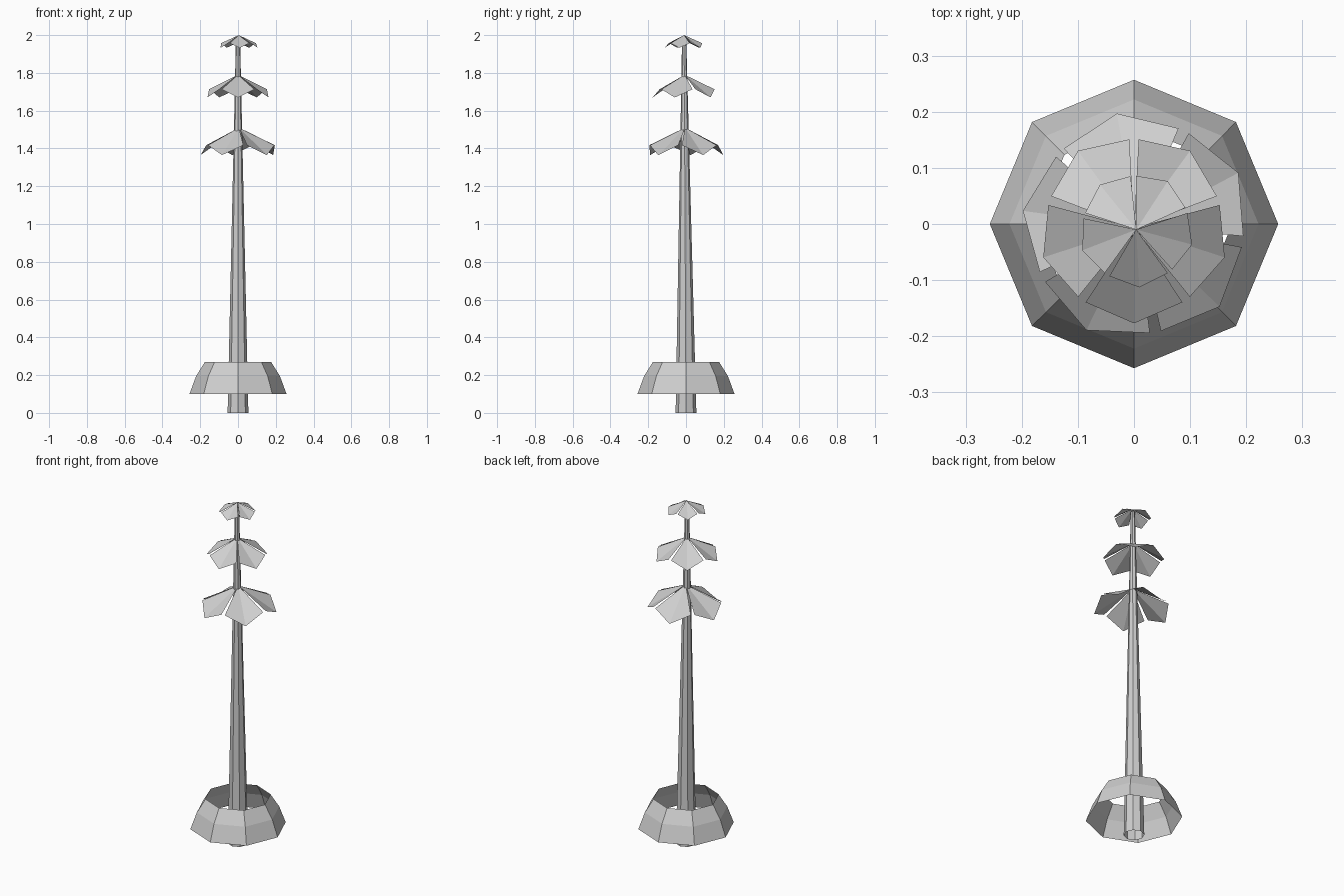
import bpy
import bmesh
from math import cos, sin, radians
from mathutils import Vector

cube = bpy.data.objects.get("Cube")
if cube:
    bpy.data.objects.remove(cube, do_unlink=True)

GREY = (0.62, 0.62, 0.62, 1)
mat = bpy.data.materials.new("plain grey")
mat.use_nodes = True
mat.diffuse_color = GREY
mat.node_tree.nodes["Principled BSDF"].inputs["Base Color"].default_value = GREY


def finish(bm, name):
    mesh = bpy.data.meshes.new(name)
    bm.to_mesh(mesh)
    bm.free()
    mesh.materials.append(mat)
    obj = bpy.data.objects.new(name, mesh)
    bpy.context.collection.objects.link(obj)
    return obj


def polar(radius, degrees, z):
    a = radians(degrees)
    return Vector((radius * cos(a), radius * sin(a), z))


def lathe(name, profile, sides=8, cap=False):
    """Stack flat-sided rings given as (radius, z, y shift), bottom to top."""
    bm = bmesh.new()
    rings = [[bm.verts.new(polar(r, 360 * i / sides, z) + Vector((0, dy, 0)))
              for i in range(sides)] for r, z, dy in profile]
    for low, high in zip(rings, rings[1:]):
        for i in range(sides):
            j = (i + 1) % sides
            bm.faces.new((low[i], low[j], high[j], high[i]))
    if cap:
        bm.faces.new(rings[-1])
    return finish(bm, name)


def leaf_whorl(name, centre, angle, radius, drop, count=5):
    """Ring of drooping leaves, each folded along its midrib."""
    bm = bmesh.new()
    centre = Vector(centre)
    for i in range(count):
        a = angle + 360 * i / count
        root = bm.verts.new(centre)
        tip = bm.verts.new(centre + polar(radius, a, -drop))
        right, left = (bm.verts.new(centre + polar(radius * 0.93, a + s, -drop * 0.64))
                       for s in (-33, 33))
        bm.faces.new((root, right, tip))
        bm.faces.new((root, tip, left))
    return finish(bm, name)


# Tapered trunk and the open skirt around its foot
lathe("trunk", [(0.055, 0, 0), (0.011, 1.985, -0.01)], cap=True)
lathe("base_skirt", [(0.257, 0.10, 0), (0.222, 0.195, 0), (0.175, 0.27, 0)])

# Three whorls of leaves, largest at the bottom
leaf_whorl("lower_leaves", (0.005, -0.005, 1.51), 100, 0.205, 0.145)
leaf_whorl("middle_leaves", (0, -0.007, 1.79), 270, 0.17, 0.12)
leaf_whorl("top_leaves", (0.004, -0.01, 2.0), 57, 0.103, 0.067)
